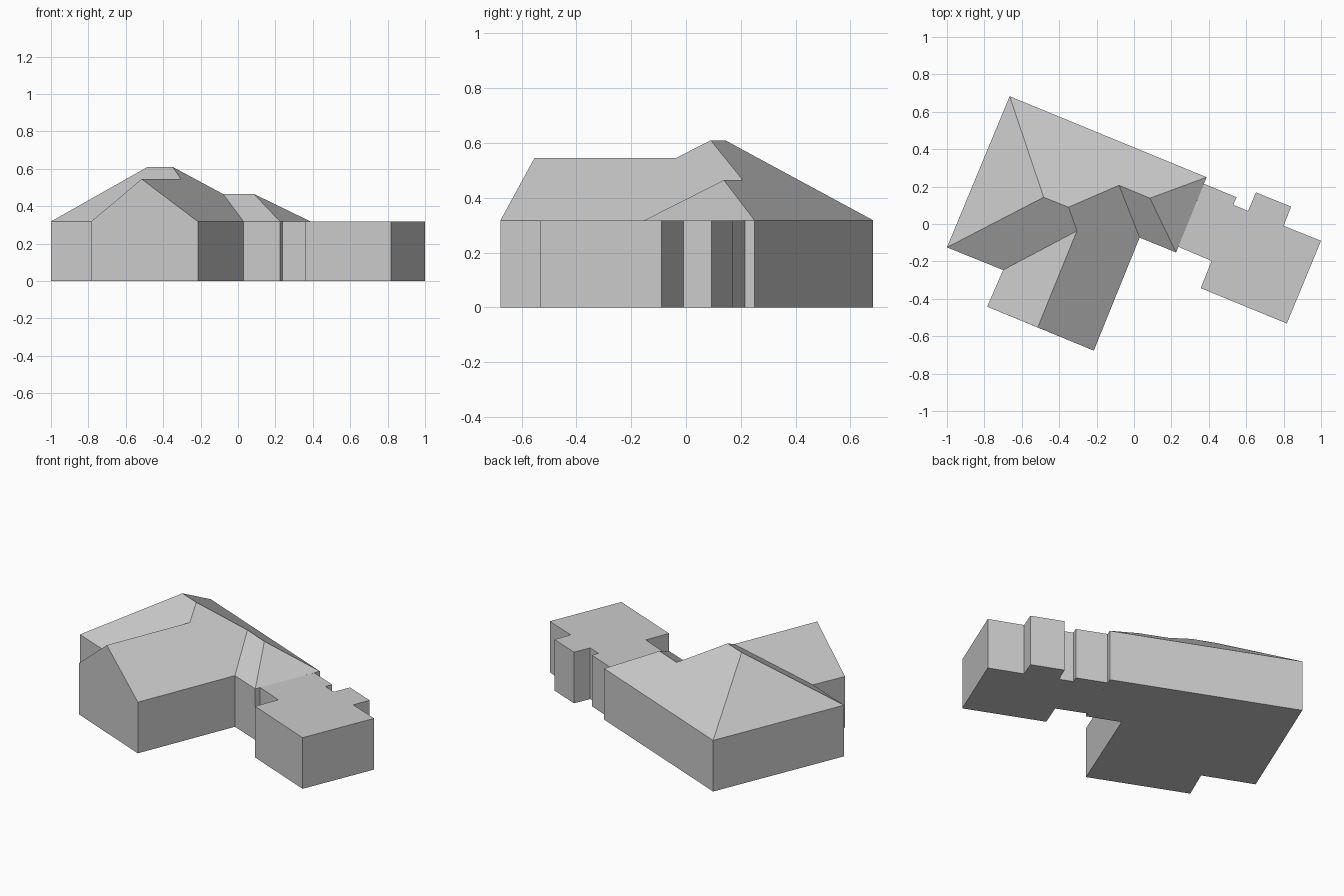
import bpy
import bmesh

cube = bpy.data.objects.get("Cube")
if cube:
    bpy.data.objects.remove(cube, do_unlink=True)

EAVE, WING_RIDGE, LOW_RIDGE, PEAK = 0.318, 0.545, 0.465, 0.61

grey = bpy.data.materials.new("light grey")
grey.use_nodes = True
colour = (0.6, 0.6, 0.6, 1)
grey.diffuse_color = colour
grey.node_tree.nodes["Principled BSDF"].inputs["Base Color"].default_value = colour


def finish(name, bm):
    """Turn a bmesh into a flat-shaded object with outward faces."""
    bmesh.ops.recalc_face_normals(bm, faces=bm.faces)
    mesh = bpy.data.meshes.new(name)
    bm.to_mesh(mesh)
    bm.free()
    mesh.materials.append(grey)
    obj = bpy.data.objects.new(name, mesh)
    bpy.context.collection.objects.link(obj)
    return obj


def ring(bm, plan, z):
    return [bm.verts.new((x, y, z)) for x, y in plan]


# House: footprint corners, anticlockwise from the west corner
corners = {
    "west": (-1.0, -0.125),
    "nook": (-0.70, -0.246),
    "gable_left": (-0.785, -0.442),
    "gable_right": (-0.215, -0.677),
    "inner": (0.03, -0.073),
    "south_east": (0.225, -0.152),
    "north_east": (0.388, 0.25),
    "north": (-0.665, 0.683),
}
# Ridge points of the roof
ridges = {
    "peak_left": (-0.483, 0.143, PEAK),
    "peak_right": (-0.35, 0.09, PEAK),
    "wing_back": (-0.305, -0.037, WING_RIDGE),
    "gable_top": (-0.515, -0.553, WING_RIDGE),
    "low_left": (-0.08, 0.207, LOW_RIDGE),
    "low_right": (0.085, 0.138, LOW_RIDGE),
}
slopes = [
    "north west peak_left",
    "west nook wing_back peak_right peak_left",
    "nook gable_left gable_top wing_back",
    "gable_top gable_right inner low_left peak_right wing_back",
    "inner south_east low_right low_left",
    "south_east north_east low_right",
    "north_east north peak_left peak_right low_left low_right",
]

bm = bmesh.new()
floor = ring(bm, corners.values(), 0)
eaves = ring(bm, corners.values(), EAVE)
point = dict(zip(corners, eaves))
point.update({name: bm.verts.new(co) for name, co in ridges.items()})
bm.faces.new(floor)
for i in range(len(floor)):
    j = (i + 1) % len(floor)
    wall = [floor[i], floor[j], eaves[j], eaves[i]]
    if eaves[i] is point["gable_left"]:
        wall.insert(3, point["gable_top"])
    bm.faces.new(wall)
for slope in slopes:
    bm.faces.new([point[name] for name in slope.split()])
finish("house", bm)

# Flat-roofed annex: outline starting and ending against the house wall
annex_plan = [
    (0.237, -0.122), (0.415, -0.197), (0.357, -0.343), (0.817, -0.532),
    (1.0, -0.09), (0.80, -0.01), (0.84, 0.093), (0.652, 0.169),
    (0.61, 0.07), (0.531, 0.102), (0.548, 0.143), (0.374, 0.215),
]
bm = bmesh.new()
low = ring(bm, annex_plan, 0)
high = ring(bm, annex_plan, EAVE)
bm.faces.new(low)
bm.faces.new(high)
for i in range(len(low) - 1):
    bm.faces.new((low[i], low[i + 1], high[i + 1], high[i]))
finish("annex", bm)
